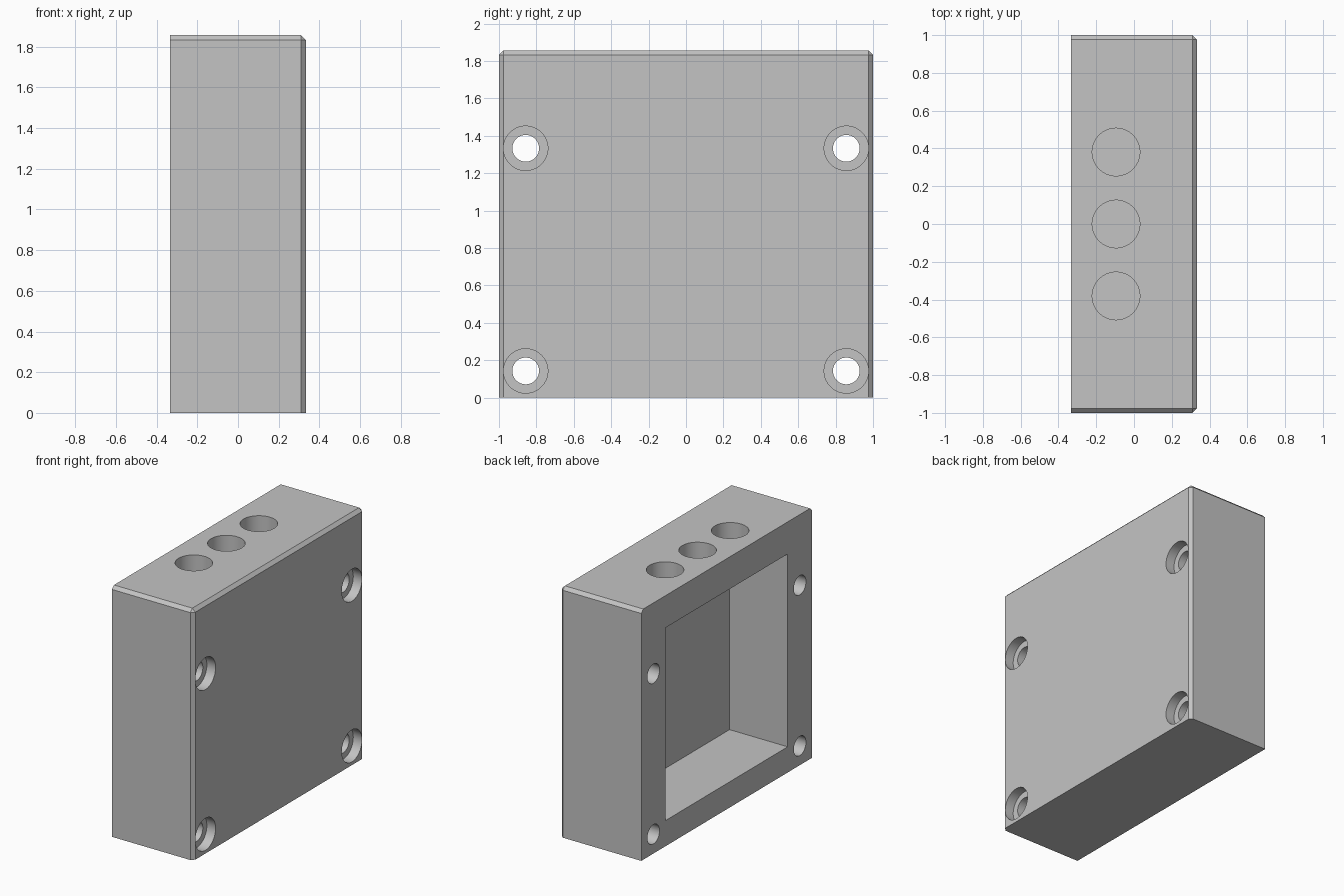
import bpy
import bmesh
from math import pi, radians
from mathutils import Matrix, Vector

default = bpy.data.objects.get("Cube")
if default:
    bpy.data.objects.remove(default, do_unlink=True)

U = 1 / 42                          # one design unit
WIDTH, DEPTH, HEIGHT = 28 * U, 84 * U, 78 * U
FRONT, BACK = WIDTH / 2, -WIDTH / 2  # plate side (+x) and open side (-x)

grey = bpy.data.materials.new("plain_grey")
colour = (0.55, 0.55, 0.55, 1)
grey.diffuse_color = colour
grey.use_nodes = True
grey.node_tree.nodes["Principled BSDF"].inputs["Base Color"].default_value = colour


def make_object(name, bm):
    mesh = bpy.data.meshes.new(name)
    bmesh.ops.recalc_face_normals(bm, faces=bm.faces)
    bm.to_mesh(mesh)
    bm.free()
    mesh.materials.append(grey)
    obj = bpy.data.objects.new(name, mesh)
    bpy.context.collection.objects.link(obj)
    return obj


def box(low, high):
    low, high = Vector(low), Vector(high)
    bm = bmesh.new()
    bmesh.ops.create_cube(bm, size=1, matrix=Matrix.Translation((low + high) / 2)
                          @ Matrix.Diagonal((*(high - low), 1)))
    return bm


def rod(centre, radius, length, along_x):
    bm = bmesh.new()
    turn = Matrix.Rotation(pi / 2, 4, "Y") if along_x else Matrix.Identity(4)
    bmesh.ops.create_cone(bm, cap_ends=True, segments=64, radius1=radius, radius2=radius,
                          depth=length, matrix=Matrix.Translation(centre) @ turn)
    return bm


def cut(target, bm):
    cutter = make_object("cutter", bm)
    cutter.hide_render = True
    mod = target.modifiers.new("cut", "BOOLEAN")
    mod.operation, mod.solver, mod.object = "DIFFERENCE", "EXACT", cutter
    bpy.context.view_layer.objects.active = target
    bpy.ops.object.modifier_apply(modifier=mod.name)
    bpy.data.objects.remove(cutter, do_unlink=True)


# Block with chamfers on the top side edges and the plate side, not on the base
def chamfered(edge):
    mid = (edge.verts[0].co + edge.verts[1].co) / 2
    on_top = mid.z > HEIGHT - U
    on_side = abs(mid.y) > DEPTH / 2 - U
    on_plate = mid.x > FRONT - U
    return on_top + on_side + on_plate == 2 and mid.z > U and mid.x > BACK + U


bm = box((BACK, -DEPTH / 2, 0), (FRONT, DEPTH / 2, HEIGHT))
bmesh.ops.bevel(bm, geom=[e for e in bm.edges if chamfered(e)], offset=U,
                offset_type="OFFSET", segments=1, affect="EDGES")
housing = make_object("housing", bm)

# Square pocket in the open side
cut(housing, box((BACK - U, -30 * U, 8 * U), (BACK + 20 * U, 30 * U, 68 * U)))

# Three openings through the top wall into the pocket
for y in (-16, 0, 16):
    cut(housing, rod((-4 * U, y * U, HEIGHT - 5 * U), 5.3 * U, 14 * U, False))

# Four counterbored screw holes
for y in (-36, 36):
    for z in (6, 56):
        cut(housing, rod((0, y * U, z * U), 3 * U, WIDTH * 2, True))
        cut(housing, rod((FRONT, y * U, z * U), 4.98 * U, 6 * U, True))

# Smooth bores, crisp edges
bpy.ops.object.select_all(action="DESELECT")
housing.select_set(True)
bpy.context.view_layer.objects.active = housing
bpy.ops.object.shade_smooth_by_angle(angle=radians(30))
